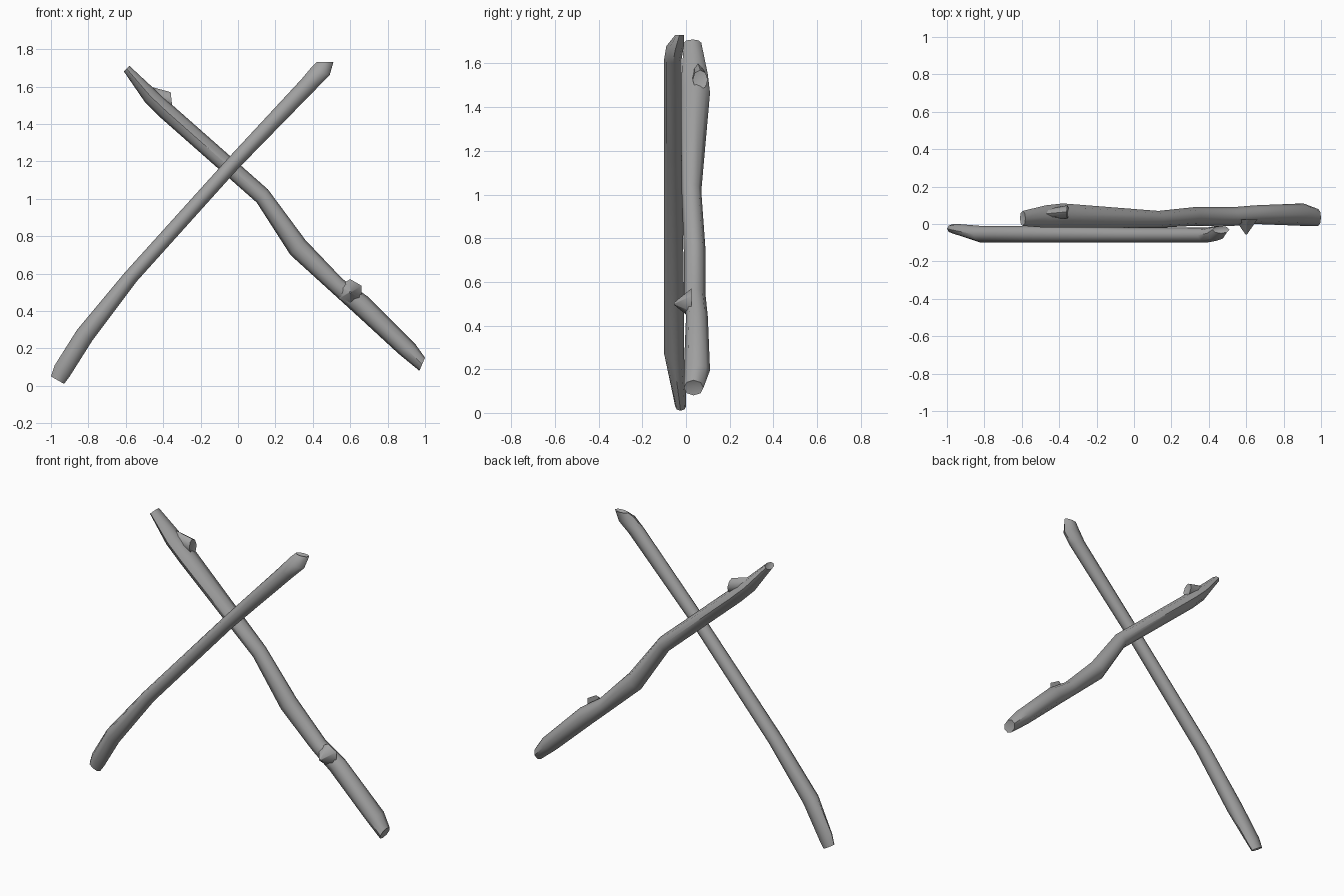
import bpy
import bmesh
import math
from mathutils import Matrix, Vector

SIDES = 8

default_cube = bpy.data.objects.get("Cube")
if default_cube:
    bpy.data.objects.remove(default_cube, do_unlink=True)


def make_material(name, colour):
    material = bpy.data.materials.new(name)
    material.use_nodes = True
    material.diffuse_color = colour
    shader = material.node_tree.nodes["Principled BSDF"]
    shader.inputs["Base Color"].default_value = colour
    shader.inputs["Roughness"].default_value = 0.8
    return material


def finish(bm, name, material, angle):
    bmesh.ops.recalc_face_normals(bm, faces=bm.faces)
    mesh = bpy.data.meshes.new(name)
    bm.to_mesh(mesh)
    bm.free()
    mesh.materials.append(material)
    part = bpy.data.objects.new(name, mesh)
    bpy.context.collection.objects.link(part)
    bpy.ops.object.select_all(action="DESELECT")
    part.select_set(True)
    bpy.context.view_layer.objects.active = part
    bpy.ops.object.shade_smooth_by_angle(angle=math.radians(angle))
    return part


def ring_points(upper, lower, depth):
    """Oval ring between an upper and a lower edge point, over a depth range."""
    front, back = depth
    middle_y = (front + back) / 2
    a = Vector((upper[0], middle_y, upper[1]))
    b = Vector((lower[0], middle_y, lower[1]))
    centre = (a + b) / 2
    across = (a - b) / 2
    through = Vector((0, (back - front) / 2, 0))
    for i in range(SIDES):
        turn = math.tau * i / SIDES
        yield centre + across * math.cos(turn) + through * math.sin(turn)


def make_branch(name, stations, material, hollow):
    """Skin the rings into a branch with slightly sunken, broken ends."""
    bm = bmesh.new()
    rings = [[bm.verts.new(p) for p in ring_points(*s)] for s in stations]
    for ring, following in zip(rings, rings[1:]):
        for i in range(SIDES):
            j = (i + 1) % SIDES
            bm.faces.new((ring[i], ring[j], following[j], following[i]))
    for end, inner in ((rings[0], rings[1]), (rings[-1], rings[-2])):
        middle = sum((v.co for v in end), Vector()) / SIDES
        inside = sum((v.co for v in inner), Vector()) / SIDES
        inward = (inside - middle).normalized()
        hub = bm.verts.new(middle + inward * hollow)
        for i in range(SIDES):
            bm.faces.new((end[i], end[(i + 1) % SIDES], hub))
    return finish(bm, name, material, 50)


wood = make_material("grey wood", (0.36, 0.36, 0.36, 1))

# Straight stick in front: upper edge, lower edge, depth range
make_branch("front_stick", [
    ((-1.0, 0.05), (-0.93, 0.01), (-0.05, 0.0)),
    ((-0.98, 0.11), (-0.9, 0.05), (-0.06, 0.0)),
    ((-0.86, 0.3), (-0.78, 0.24), (-0.1, -0.01)),
    ((-0.61, 0.6), (-0.54, 0.56), (-0.1, -0.01)),
    ((-0.05, 1.22), (0.0, 1.16), (-0.1, -0.02)),
    ((0.34, 1.64), (0.43, 1.6), (-0.1, -0.02)),
    ((0.39, 1.7), (0.49, 1.66), (-0.09, -0.01)),
    ((0.42, 1.73), (0.51, 1.73), (-0.05, -0.01)),
], wood, 0.02)

# Crooked stick behind
make_branch("back_stick", [
    ((-0.58, 1.71), (-0.61, 1.68), (-0.01, 0.07)),
    ((-0.44, 1.58), (-0.5, 1.52), (-0.02, 0.1)),
    ((-0.35, 1.5), (-0.41, 1.43), (-0.02, 0.11)),
    ((0.16, 1.05), (0.1, 0.98), (-0.02, 0.07)),
    ((0.36, 0.78), (0.28, 0.7), (-0.01, 0.09)),
    ((0.56, 0.57), (0.5, 0.5), (-0.01, 0.09)),
    ((0.69, 0.48), (0.61, 0.4), (0.0, 0.1)),
    ((0.95, 0.22), (0.86, 0.17), (-0.01, 0.11)),
    ((1.0, 0.15), (0.97, 0.08), (-0.01, 0.08)),
], wood, 0.01)

# Snapped twig on the upper end of the crooked stick
make_branch("broken_twig", [
    ((-0.47, 1.6), (-0.45, 1.5), (0.03, 0.08)),
    ((-0.36, 1.57), (-0.35, 1.48), (0.03, 0.1)),
], wood, 0.01)

# Pointed knot on the front of the crooked stick
bm = bmesh.new()
place = Matrix.Translation((0.6, -0.015, 0.5)) @ Matrix.Rotation(math.pi / 2, 4, "X")
bmesh.ops.create_cone(bm, cap_ends=True, segments=6, radius1=0.07,
                      radius2=0.005, depth=0.08, matrix=place)
finish(bm, "knot", wood, 50)
